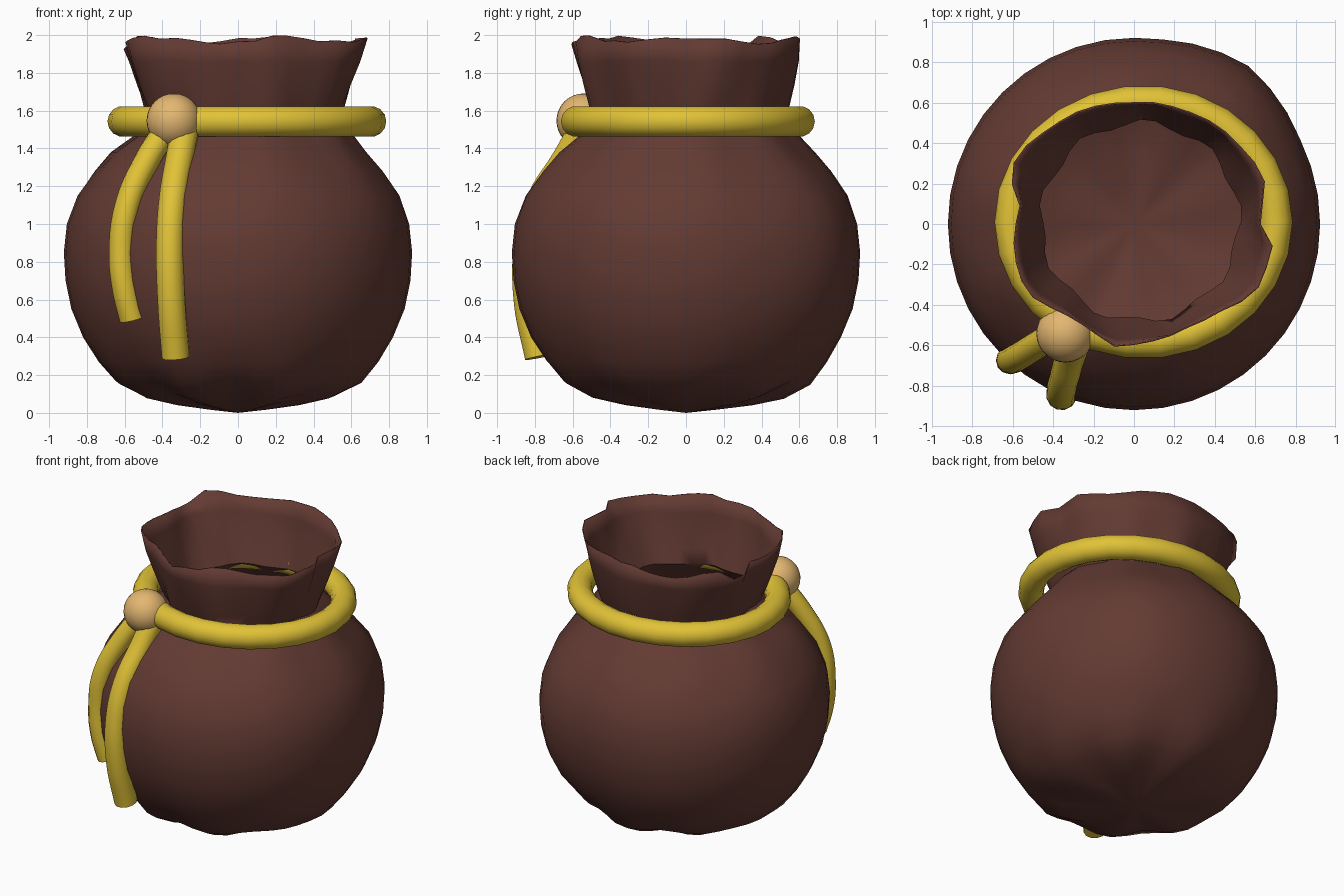
import bpy, math, random
from math import sin, cos, pi, atan2, hypot

if "Cube" in bpy.data.objects:
    bpy.data.objects.remove(bpy.data.objects["Cube"])

random.seed(4)


def mat(name, rgb):
    m = bpy.data.materials.new(name)
    m.diffuse_color = (*rgb, 1)
    m.use_nodes = True
    m.node_tree.nodes["Principled BSDF"].inputs["Base Color"].default_value = m.diffuse_color
    return m


leather = mat("brown leather", (0.125, 0.043, 0.033))
yellow = mat("yellow cord", (0.75, 0.54, 0.038))
tan = mat("tan bead", (0.77, 0.47, 0.165))


def finish(ob, material, angle=60):
    ob.data.materials.append(material)
    bpy.ops.object.select_all(action='DESELECT')
    ob.select_set(True)
    bpy.context.view_layer.objects.active = ob
    bpy.ops.object.shade_smooth_by_angle(angle=math.radians(angle))


# Crumpled rim outline seen from above
RIM = [(.65, .24), (.61, .02), (.69, -.11), (.6, -.34), (.45, -.42), (.25, -.52),
       (.12, -.57), (-.1, -.61), (-.22, -.51), (-.34, -.45), (-.52, -.35), (-.6, -.1),
       (-.56, .1), (-.62, .26), (-.55, .38), (-.4, .48), (-.23, .58), (0, .6),
       (.36, .52), (.51, .4)]
polar = sorted((atan2(y, x) % (2 * pi), hypot(x, y)) for x, y in RIM)
polar = [(polar[-1][0] - 2 * pi, polar[-1][1])] + polar + [(polar[0][0] + 2 * pi, polar[0][1])]


def rim_radius(a):
    for (a0, r0), (a1, r1) in zip(polar, polar[1:]):
        if a0 <= a <= a1:
            return r0 + (r1 - r0) * (a - a0) / (a1 - a0)
    return 0.6


# Sack: rows of height, radius, blend towards the rim outline, wrinkle depth
ROWS = [(.02, .16, 0, .004), (.05, .34, 0, .014), (.09, .5, 0, .022), (.16, .645, 0, .016),
        (.27, .74, 0, .005), (.4, .82, 0, 0), (.55, .882, 0, 0), (.7, .913, 0, 0),
        (.85, .922, 0, 0), (1.0, .906, 0, 0), (1.15, .852, 0, .005), (1.28, .76, 0, .01),
        (1.38, .672, 0, .013), (1.47, .573, 0, .016), (1.54, .498, 0, .018), (1.63, .508, .2, .016),
        (1.74, .525, .42, .014), (1.86, .55, .7, .01), (1.975, .6, 1, .004)]
N = 40
verts, faces = [(0, 0, 0.0)], []
for z, r, w, wr in ROWS:
    shift = 0.03 if 1.45 < z < 1.9 else 0
    for j in range(N):
        a = 2 * pi * j / N
        rr = r + (rim_radius(a) - r) * w
        rr += wr * sin(9 * a + 0.6)
        # slack bulge at the back right
        if 0.3 < z < 1.35:
            rr += 0.045 * max(0, 1 - abs(a - 0.95) / 0.5) * sin(pi * (z - .3) / 1.05) ** .5
        dz = wr * sin(7 * a) * 0.7 if z < 1 else 0
        if z > 1.9:
            dz = 0.015 * sin(5 * a + 1) + random.uniform(-.012, .01)
            if abs(a - 2.75) < 0.12:
                dz = -.05
        sx = shift * (1 - w)
        verts.append((rr * cos(a) + sx, rr * sin(a) + sx * 0.4, min(2, max(0.005, z + dz))))
for j in range(N):
    faces.append((0, 1 + (j + 1) % N, 1 + j))
    for i in range(len(ROWS) - 1):
        p, q = 1 + i * N, 1 + (i + 1) * N
        k = (j + 1) % N
        faces.append((p + j, p + k, q + k, q + j))
me = bpy.data.meshes.new("sack")
me.from_pydata(verts, [], faces)
sack = bpy.data.objects.new("sack", me)
bpy.context.collection.objects.link(sack)
finish(sack, leather)
sol = sack.modifiers.new("thickness", 'SOLIDIFY')
sol.thickness, sol.offset = 0.008, -1

# Drawstring ring around the neck, slightly oval
bpy.ops.mesh.primitive_torus_add(location=(.047, .01, 1.543), major_radius=1, minor_radius=.082,
                                 major_segments=26, minor_segments=14)
ring = bpy.context.object
ring.name = "drawstring_ring"
for v in ring.data.vertices:
    h = hypot(v.co.x, v.co.y)
    v.co.x *= (h - 1 + .656) / h
    v.co.y *= (h - 1 + .595) / h
finish(ring, yellow)

# Bead that holds the cord
bpy.ops.mesh.primitive_uv_sphere_add(location=(-.34, -.542, 1.547), radius=.144,
                                     segments=28, ring_count=16)
bead = bpy.context.object
bead.name = "cord_bead"
finish(bead, tan)


# Hanging cord ends
def cord(name, pts, radius):
    cu = bpy.data.curves.new(name, 'CURVE')
    cu.dimensions = '3D'
    cu.bevel_depth, cu.bevel_resolution, cu.use_fill_caps = radius, 4, True
    cu.resolution_u = 5
    s = cu.splines.new('BEZIER')
    s.bezier_points.add(len(pts) - 1)
    for b, p in zip(s.bezier_points, pts):
        b.co = p
        b.handle_left_type = b.handle_right_type = 'AUTO'
    ob = bpy.data.objects.new(name, cu)
    bpy.context.collection.objects.link(ob)
    bpy.ops.object.select_all(action='DESELECT')
    ob.select_set(True)
    bpy.context.view_layer.objects.active = ob
    bpy.ops.object.convert(target='MESH')
    finish(bpy.context.object, yellow)


cord("cord_end_left", [(-.38, -.54, 1.5), (-.48, -.6, 1.34), (-.585, -.665, 1.1),
                       (-.617, -.675, .85), (-.6, -.675, .66), (-.56, -.655, .495)], .067)
cord("cord_end_right", [(-.28, -.55, 1.5), (-.31, -.64, 1.34), (-.345, -.77, 1.13),
                        (-.36, -.835, .9), (-.353, -.84, .6), (-.33, -.78, .295)], .075)
